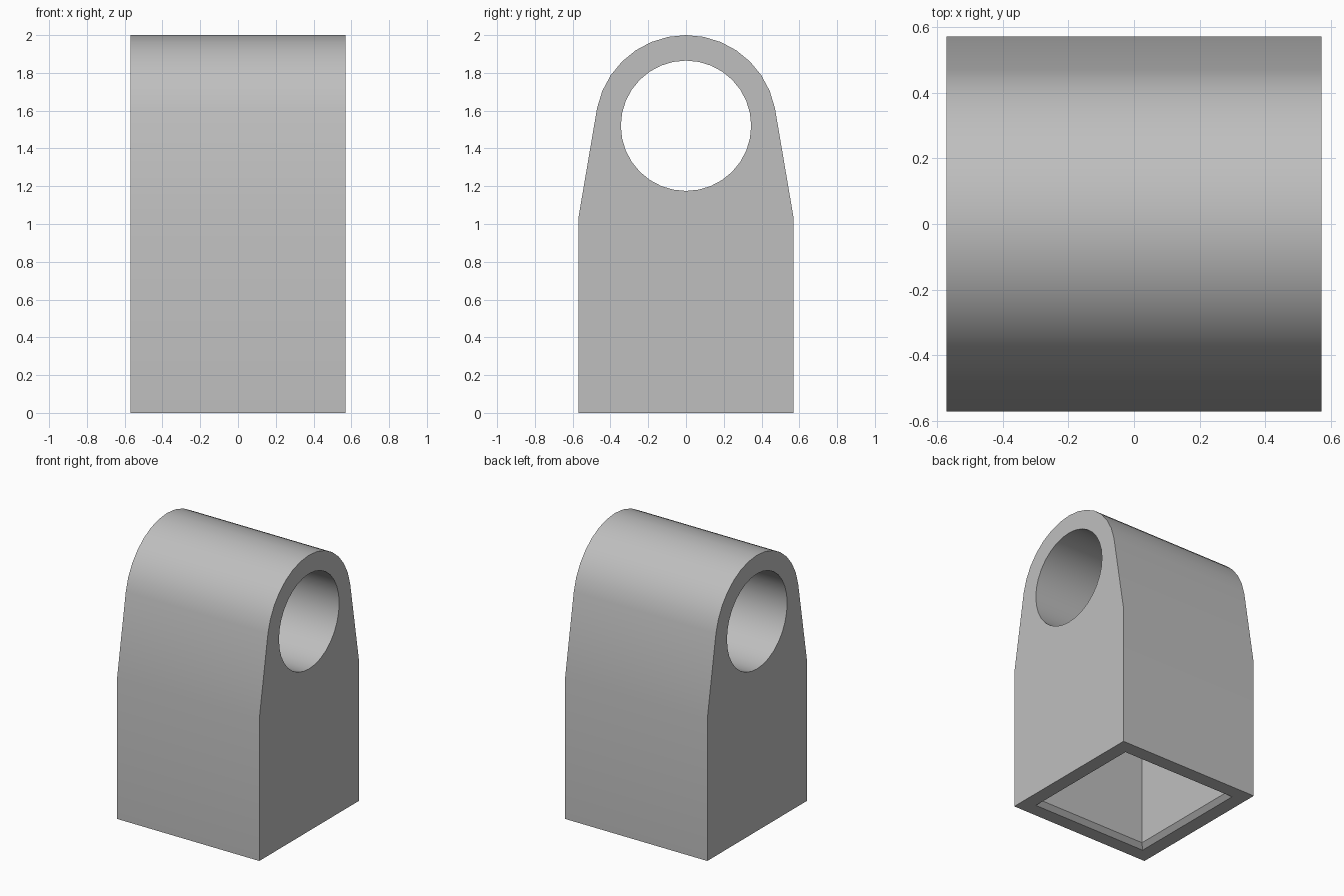
import bpy
import bmesh
from math import sin, cos, radians

HALF = 0.57        # half of the square footprint
WALL = 0.135       # shell thickness
EYE_Z = 1.52       # height of the bore axis
OUTER, BORE = 0.48, 0.345
STEP = 11.25       # degrees per side of the round parts

cube = bpy.data.objects.get("Cube")
if cube:
    bpy.data.objects.remove(cube, do_unlink=True)

grey = bpy.data.materials.new("plain grey")
grey.use_nodes = True
colour = (0.52, 0.52, 0.52, 1)
grey.diffuse_color = colour
grey.node_tree.nodes["Principled BSDF"].inputs["Base Color"].default_value = colour


def loft(name, rings):
    """Closed solid through a stack of matching rings."""
    bm = bmesh.new()
    loops = [[bm.verts.new(p) for p in ring] for ring in rings]
    n = len(loops[0])
    for a, b in zip(loops, loops[1:]):
        for i in range(n):
            j = (i + 1) % n
            bm.faces.new((a[i], a[j], b[j], b[i]))
    bm.faces.new(loops[0])
    bm.faces.new(loops[-1])
    bmesh.ops.recalc_face_normals(bm, faces=bm.faces)
    mesh = bpy.data.meshes.new(name)
    bm.to_mesh(mesh)
    bm.free()
    mesh.materials.append(grey)
    obj = bpy.data.objects.new(name, mesh)
    bpy.context.collection.objects.link(obj)
    return obj


def arc(radius, start, count):
    return [(radius * cos(radians(start + STEP * i)),
             EYE_Z + radius * sin(radians(start + STEP * i))) for i in range(count)]


def along_x(profile, half):
    return [[(x, y, z) for y, z in profile] for x in (-half, half)]


def square(h, z):
    return [(-h, -h, z), (h, -h, z), (h, h, z), (-h, h, z)]


# Body: straight base, tapering shoulders, rounded top
profile = [(-HALF, 1.03), (-HALF, 0), (HALF, 0), (HALF, 1.03)]
profile += arc(OUTER, STEP, 15)
body = loft("body", along_x(profile, HALF))

# Bore through the top, and a chamfered square socket in the base
bore = loft("bore_cutter", along_x(arc(BORE, 0, 32), HALF + 0.1))
inner = HALF - WALL
lip = 0.032
socket = loft("socket_cutter", [square(inner + 2 * lip, -lip),
                                square(inner, lip),
                                square(inner, EYE_Z - BORE - WALL)])

bpy.ops.object.select_all(action="DESELECT")
body.select_set(True)
bpy.context.view_layer.objects.active = body
for cutter in (bore, socket):
    cutter.hide_render = True
    mod = body.modifiers.new(cutter.name, "BOOLEAN")
    mod.operation = "DIFFERENCE"
    mod.solver = "EXACT"
    mod.object = cutter
    bpy.ops.object.modifier_apply(modifier=mod.name)
    bpy.data.objects.remove(cutter, do_unlink=True)

bpy.ops.object.shade_smooth_by_angle(angle=radians(30))
